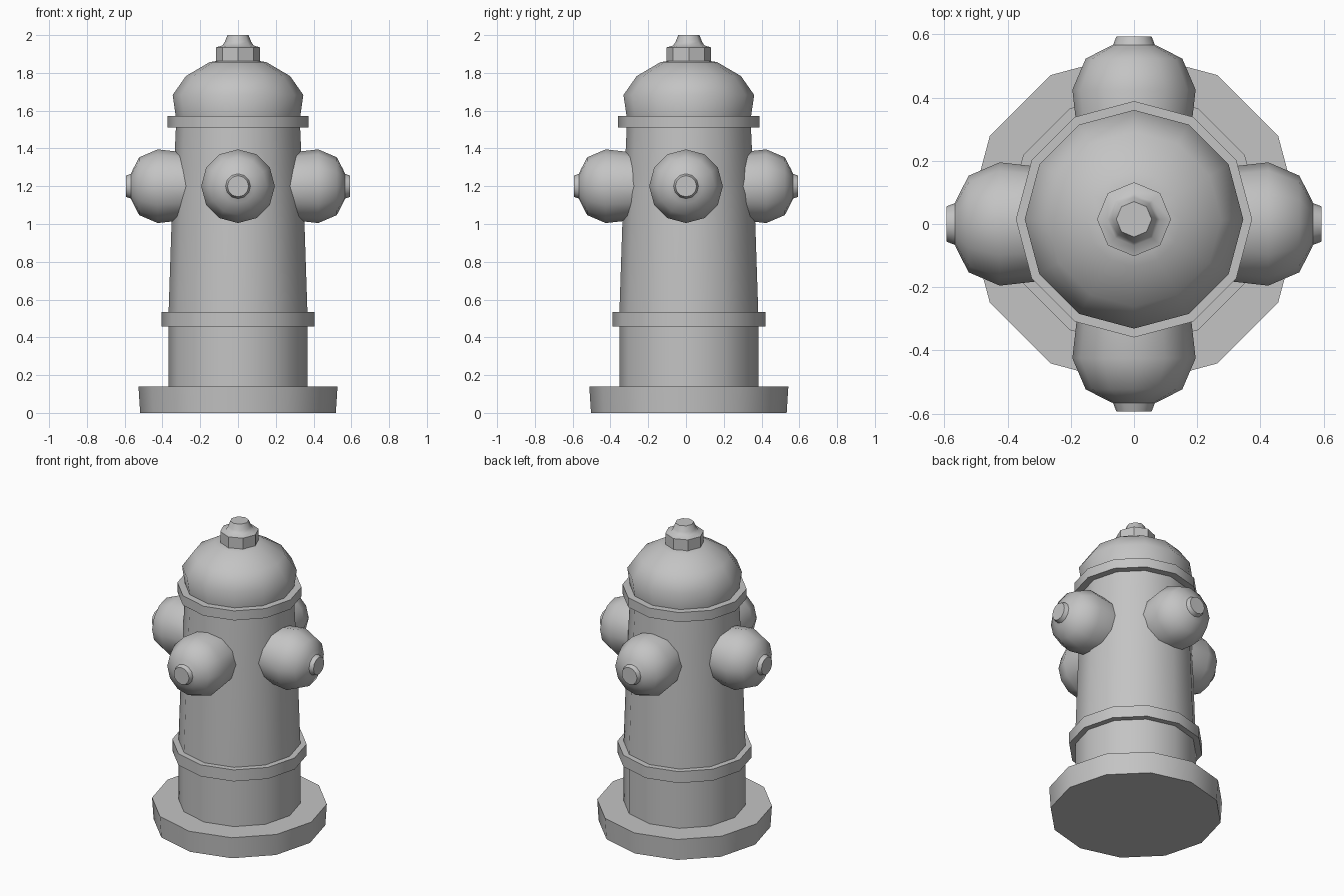
import bpy
import bmesh
from math import cos, sin, pi, radians
from mathutils import Matrix

cube = bpy.data.objects.get("Cube")
if cube:
    bpy.data.objects.remove(cube, do_unlink=True)

# One painted metal colour for everything
grey = bpy.data.materials.new("plain grey")
grey.use_nodes = True
colour = (0.55, 0.55, 0.55, 1)
grey.diffuse_color = colour
grey.node_tree.nodes["Principled BSDF"].inputs["Base Color"].default_value = colour


def lathe(name, profile, matrix, sides=12):
    """Revolve (radius, height) points round local z and close both ends."""
    bm = bmesh.new()
    rings = []
    for r, h in profile:
        angles = [2 * pi * i / sides for i in range(sides)]
        rings.append([bm.verts.new((r * cos(a), r * sin(a), h)) for a in angles])
    for low, high in zip(rings, rings[1:]):
        for i in range(sides):
            j = (i + 1) % sides
            bm.faces.new((low[i], low[j], high[j], high[i]))
    bm.faces.new(rings[0][::-1])
    bm.faces.new(rings[-1])
    bm.transform(matrix)
    mesh = bpy.data.meshes.new(name)
    bm.to_mesh(mesh)
    bm.free()
    mesh.materials.append(grey)
    obj = bpy.data.objects.new(name, mesh)
    bpy.context.collection.objects.link(obj)
    bpy.ops.object.select_all(action="DESELECT")
    obj.select_set(True)
    bpy.context.view_layer.objects.active = obj
    bpy.ops.object.shade_smooth_by_angle(angle=radians(44))
    return obj


# Stacked column, slightly behind the nozzle centre
column = Matrix.Translation((0, 0.015, 0))
lathe("base_plate", [(0.518, 0), (0.527, 0.14)], column)
lathe("lower_barrel", [(0.368, 0.13), (0.368, 0.47)], column)
lathe("lower_ring", [(0.405, 0.457), (0.405, 0.533)], column)
lathe("upper_barrel", [(0.368, 0.52), (0.352, 1.0), (0.328, 1.53)], column)
lathe("upper_ring", [(0.374, 1.51), (0.374, 1.573)], column)
lathe("dome", [(0.328, 1.56), (0.346, 1.683), (0.276, 1.783),
               (0.15, 1.857), (0.1, 1.865)], column)
lathe("top_cap", [(0.117, 1.85), (0.117, 1.935), (0.083, 1.945),
                  (0.07, 1.965), (0.056, 2.0)], column, 8)

# Four domed side outlets
nozzle = [(0.172, 0.22), (0.195, 0.425), (0.153, 0.523),
          (0.09, 0.556), (0.066, 0.567), (0.056, 0.593)]
for turn, side in enumerate(("left", "back", "right", "front")):
    place = (Matrix.Translation((0, 0, 1.2)) @ Matrix.Rotation(turn * pi / 2, 4, "Z")
             @ Matrix.Rotation(pi / 2, 4, "Y"))
    lathe(side + "_outlet", nozzle, place)
